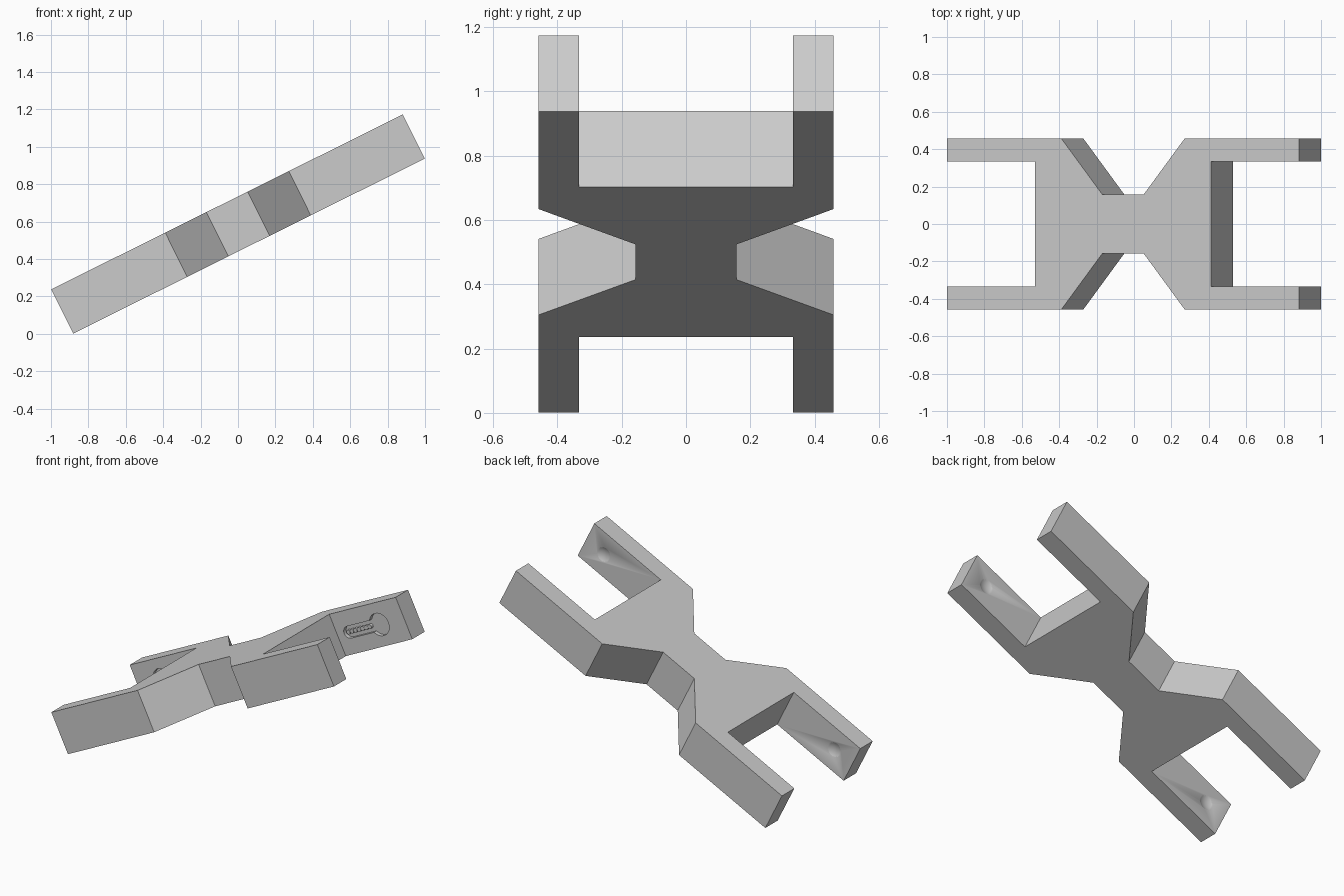
import bpy, bmesh
from math import sin, cos, radians
from mathutils import Matrix, Vector

cube = bpy.data.objects.get("Cube")
if cube:
    bpy.data.objects.remove(cube, do_unlink=True)

THICK = 0.264
ARM_INNER = 0.333
TILT = Matrix.Translation((0, 0, 0.5875)) @ Matrix.Rotation(radians(-26.45), 4, 'Y')

grey = bpy.data.materials.new("plain grey")
grey.use_nodes = True
colour = (0.6, 0.6, 0.6, 1)
grey.diffuse_color = colour
grey.node_tree.nodes["Principled BSDF"].inputs["Base Color"].default_value = colour


def make_object(name, bm):
    bmesh.ops.recalc_face_normals(bm, faces=bm.faces)
    mesh = bpy.data.meshes.new(name)
    bm.to_mesh(mesh)
    bm.free()
    mesh.materials.append(grey)
    obj = bpy.data.objects.new(name, mesh)
    bpy.context.collection.objects.link(obj)
    return obj


def prism(name, points, depth):
    """Extrude a closed loop of 3D points along a vector."""
    bm = bmesh.new()
    face = bm.faces.new([bm.verts.new(p) for p in points])
    new = bmesh.ops.extrude_face_region(bm, geom=[face])["geom"]
    bmesh.ops.translate(bm, vec=depth, verts=[v for v in new if isinstance(v, bmesh.types.BMVert)])
    return make_object(name, bm)


def select_only(obj):
    bpy.ops.object.select_all(action='DESELECT')
    obj.select_set(True)
    bpy.context.view_layer.objects.active = obj


def cut(target, cutter):
    cutter.hide_render = True
    mod = target.modifiers.new("cut", 'BOOLEAN')
    mod.operation = 'DIFFERENCE'
    mod.solver = 'EXACT'
    mod.object = cutter
    select_only(target)
    bpy.ops.object.modifier_apply(modifier=mod.name)
    bpy.data.objects.remove(cutter, do_unlink=True)


# Waisted body with two forked ends, mirrored from one quarter outline
quarter = [(0.123, 0.157), (0.369, 0.458), (1.05, 0.458), (1.05, ARM_INNER), (0.525, ARM_INNER)]
half = quarter + [(x, -y) for x, y in reversed(quarter)]
outline = half + [(-x, -y) for x, y in half]
body = prism("forked_body", [(x, y, -THICK / 2) for x, y in outline], (0, 0, THICK))


# Keyhole recess with a round bulb toward the tip and a narrow slot
def keyhole(side):
    bulb_x, bulb_r, slot_x, slot_r = 0.855, 0.07, 0.615, 0.037
    pts = []
    for i in range(25):
        a = radians(-148 + 296 * i / 24)
        pts.append((bulb_x + bulb_r * cos(a), bulb_r * sin(a)))
    for i in range(13):
        a = radians(90 + 180 * i / 12)
        pts.append((slot_x + slot_r * cos(a), slot_r * sin(a)))
    return prism("keyhole_cutter", [(side * x, ARM_INNER - 0.02, z) for x, z in pts], (0, 0.045, 0))


# Shallow round dimple on the opposite arm
def dimple(side):
    bm = bmesh.new()
    bmesh.ops.create_uvsphere(bm, u_segments=48, v_segments=48, radius=0.1)
    bmesh.ops.translate(bm, vec=(side * 0.91, -ARM_INNER + 0.088, 0), verts=bm.verts)
    return make_object("dimple_cutter", bm)


parts = [body]
for side, label in ((1, "left"), (-1, "right")):
    cut(body, keyhole(side))
    cut(body, dimple(side))

    # Row of small ridges along the floor of the slot
    bm = bmesh.new()
    turn = Matrix.Rotation(radians(90), 4, 'X')
    for i in range(7):
        place = Matrix.Translation((side * (0.605 + 0.028 * i), ARM_INNER + 0.016, 0))
        bmesh.ops.create_cone(bm, cap_ends=True, segments=12, radius1=0.014, radius2=0.014,
                              depth=0.02, matrix=place @ turn)
    parts.append(make_object(label + "_slot_ridges", bm))

# Lean the whole model and keep the hard edges sharp
for obj in parts:
    obj.data.transform(TILT)
    select_only(obj)
    bpy.ops.object.shade_smooth_by_angle(angle=radians(35))
